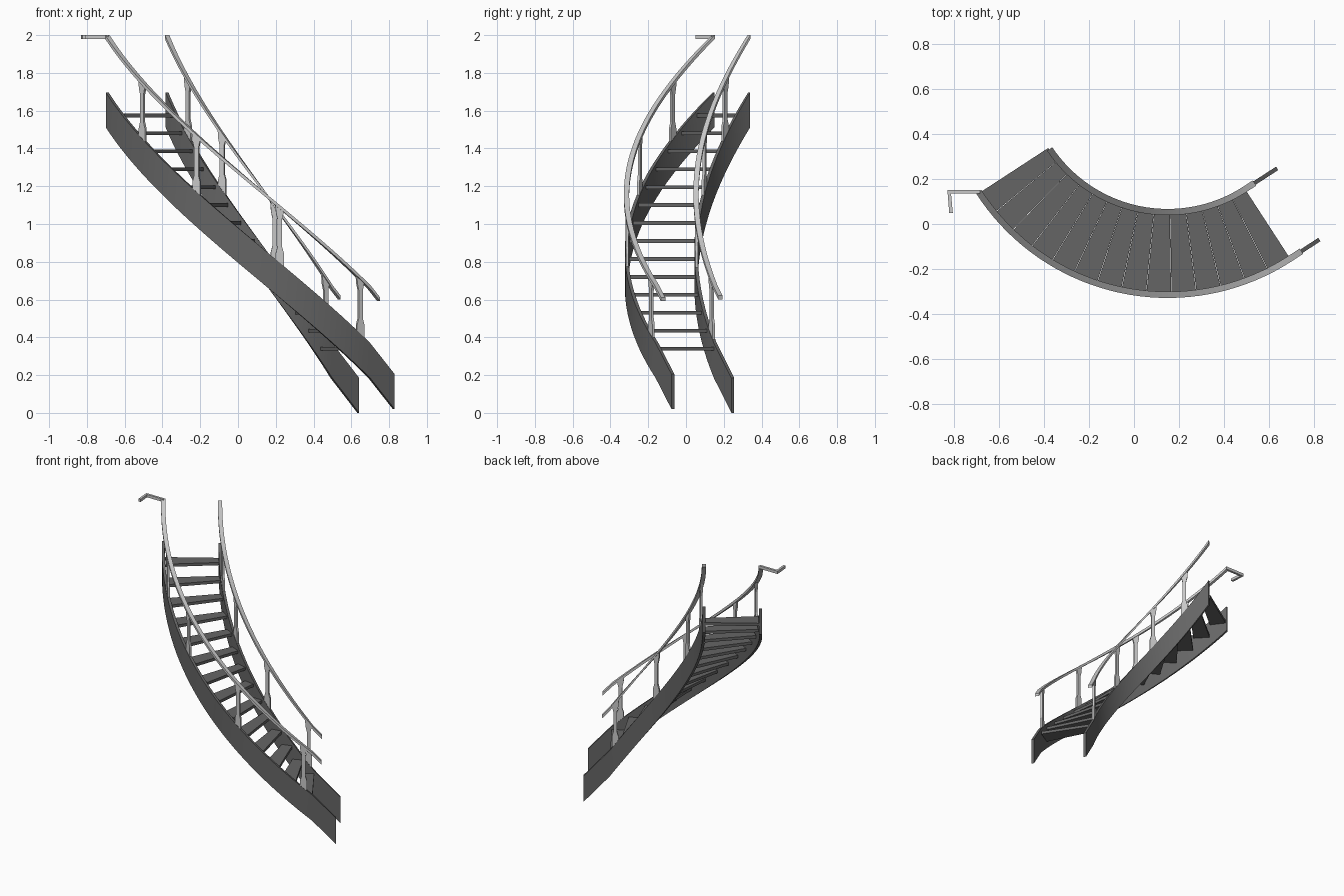
import bpy, bmesh
from math import sin, cos, radians
from mathutils import Vector

if "Cube" in bpy.data.objects:
    bpy.data.objects.remove(bpy.data.objects["Cube"], do_unlink=True)

CENTRE = Vector((0.15, 0.685, 0))
START = 33.0                 # angle of the lowest tread edge, measured from -y
TREADS = 14
STEP = 90 / TREADS           # degrees per tread
RISE = 0.095
LOW, HIGH = 0.185, 1.51      # underside of stringer at both ends of the arc
DEPTH = 0.185                # vertical depth of stringer
RAIL_LIFT = 0.305


def material(name, value):
    m = bpy.data.materials.new(name)
    m.use_nodes = True
    colour = (value, value, value, 1)
    m.diffuse_color = colour
    m.node_tree.nodes["Principled BSDF"].inputs["Base Color"].default_value = colour
    return m


dark = material("dark grey steel", 0.13)
light = material("light grey metal", 0.58)


def radial(deg):
    return Vector((sin(radians(deg)), -cos(radians(deg)), 0))


def tangent(deg):
    return Vector((cos(radians(deg)), sin(radians(deg)), 0))


def loft(name, rings, mat, smooth=False):
    """Skin a list of equal closed sections and cap both ends."""
    bm = bmesh.new()
    loops = [[bm.verts.new(p) for p in ring] for ring in rings]
    n = len(loops[0])
    for a, b in zip(loops, loops[1:]):
        for i in range(n):
            j = (i + 1) % n
            bm.faces.new((a[i], a[j], b[j], b[i]))
    bm.faces.new(loops[0])
    bm.faces.new(loops[-1])
    bmesh.ops.recalc_face_normals(bm, faces=bm.faces)
    mesh = bpy.data.meshes.new(name)
    bm.to_mesh(mesh)
    bm.free()
    mesh.materials.append(mat)
    obj = bpy.data.objects.new(name, mesh)
    bpy.context.collection.objects.link(obj)
    if smooth:
        bpy.ops.object.select_all(action='DESELECT')
        obj.select_set(True)
        bpy.context.view_layer.objects.active = obj
        bpy.ops.object.shade_smooth_by_angle(angle=radians(30))
    return obj


def box_section(p, side, half, low, high):
    up = Vector((0, 0, 1))
    return [p - side * half + up * low, p + side * half + up * low,
            p + side * half + up * high, p - side * half + up * high]


def sweep(name, radius, end, run, drop, half, low, high, mat):
    """Rising arc with a straight run-out at the bottom."""
    side = radial(START)
    foot = CENTRE + side * radius + Vector((0, 0, LOW))
    rings = [box_section(foot + tangent(START) * run - Vector((0, 0, drop)),
                         side, half, low, high)]
    steps = 36
    for i in range(steps + 1):
        t = i / steps
        side = radial(START + (end - START) * t)
        p = CENTRE + side * radius + Vector((0, 0, LOW + (HIGH - LOW) * t))
        rings.append(box_section(p, side, half, low, high))
    return loft(name, rings, mat, True)


def post(name, radius, deg, end):
    """Flat baluster, flared at both ends and cut along the slope."""
    t = (START - deg) / (START - end)
    base = CENTRE + radial(deg) * radius
    base.z = LOW + (HIGH - LOW) * t + DEPTH
    slope = (HIGH - LOW) / (radians(START - end) * radius)
    rings = []
    for height, half in ((-0.02, 0.022), (0.05, 0.022), (0.085, 0.012),
                         (0.23, 0.012), (0.265, 0.02), (0.295, 0.025)):
        tilt = slope if height < 0 or height > 0.28 else 0
        ring = []
        for along, across in ((-1, -1), (1, -1), (1, 1), (-1, 1)):
            ring.append(base + tangent(deg) * along * half + radial(deg) * across * 0.007
                        + Vector((0, 0, height - tilt * along * half)))
        rings.append(ring)
    loft(name, rings, light)


# Stringers, handrails and posts on both sides
for label, radius, end, run, drop, rail_run in (
        ("outer", 1.0, -57.3, 0.155, 0.165, 0.06),
        ("inner", 0.632, -56.2, 0.17, 0.185, 0.05)):
    sweep(label + "_stringer", radius, end, run, drop, 0.009, 0, DEPTH, dark)
    top = DEPTH + RAIL_LIFT
    sweep(label + "_handrail", radius, end, rail_run, rail_run * drop / run,
          0.014, top - 0.02, top, light)
    for k in (0, 4, 8, 11):
        post(f"{label}_post_{k}", radius, START - STEP * (k + 0.5), end)

# Treads
for k in range(TREADS):
    z = 0.34 + RISE * k
    a, b = START - STEP * k, START - STEP * (k + 1) + 0.12
    outline = [radial(a) * 0.635, radial(a) * 0.988, radial(b) * 0.988, radial(b) * 0.635]
    loft(f"tread_{k + 1}", [[CENTRE + p + Vector((0, 0, z + h)) for p in outline]
                            for h in (-0.01, 0.01)], dark)

# Bent return at the top of the outer handrail
bend = [(-0.685, 0.143), (-0.822, 0.143), (-0.814, 0.05)]
sides = [Vector((0, 1, 0)), Vector((-1, 1, 0)), Vector((-1, 0, 0))]
loft("handrail_return", [box_section(Vector((x, y, 1.99)), s, 0.008, -0.01, 0.01)
                         for (x, y), s in zip(bend, sides)], light)
